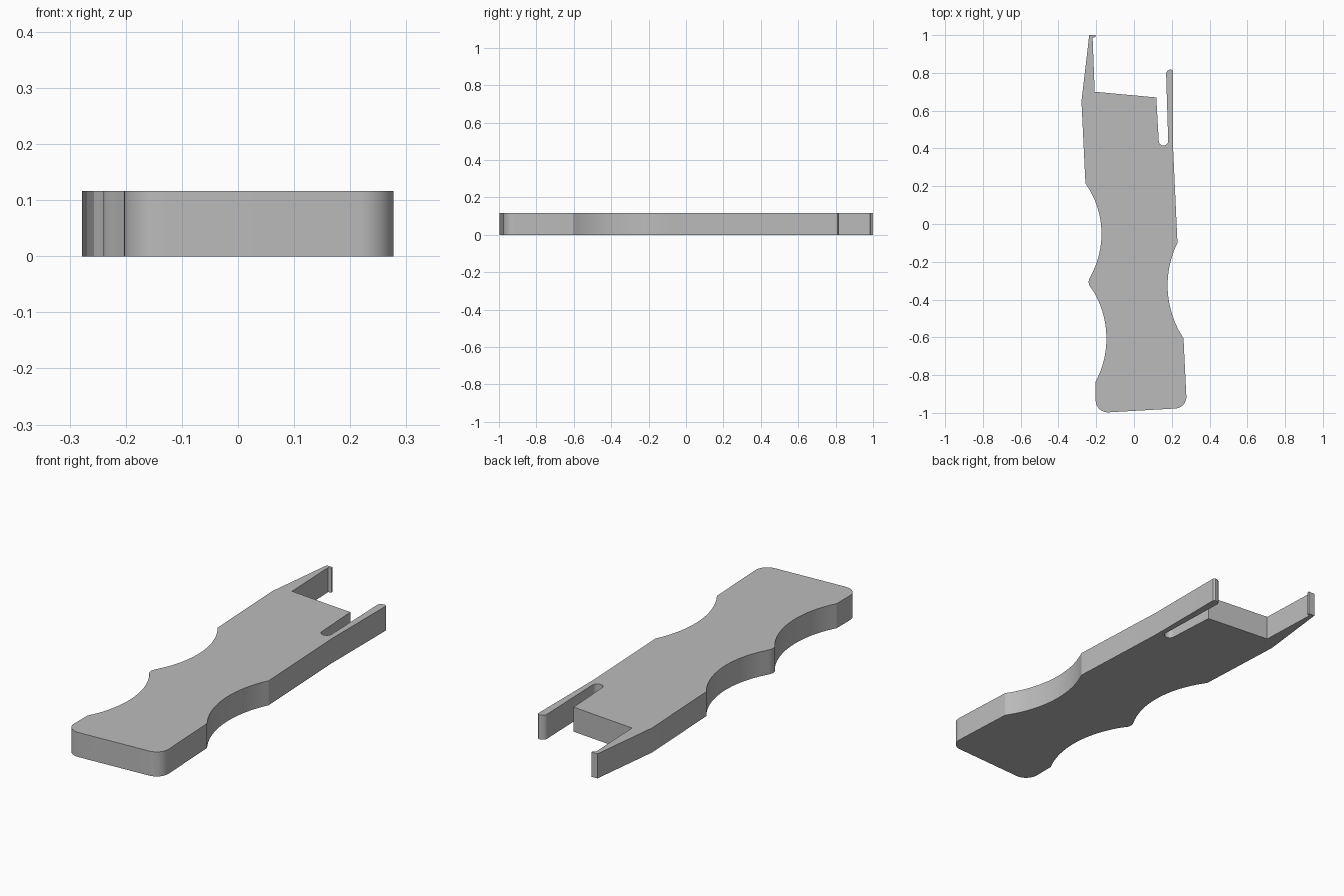
import bpy, bmesh, math
from mathutils import Vector

HEIGHT = 0.116

cube = bpy.data.objects.get("Cube")
if cube:
    bpy.data.objects.remove(cube, do_unlink=True)


def arc(a, via, b, steps=20):
    """Points on the circle that runs from a through via to b."""
    a, via, b = Vector(a), Vector(via), Vector(b)
    p, q = via - a, b - a
    d = 2 * (p.x * q.y - p.y * q.x)
    centre = a + Vector((q.y * p.length_squared - p.y * q.length_squared,
                         p.x * q.length_squared - q.x * p.length_squared)) / d
    r = a - centre
    start = math.atan2(r.y, r.x)
    sweep = [(math.atan2((v - centre).y, (v - centre).x) - start) % math.tau
             for v in (via, b)]
    total = sweep[1] if sweep[0] < sweep[1] else sweep[1] - math.tau
    return [centre + r.length * Vector((math.cos(start + total * i / steps),
                                        math.sin(start + total * i / steps)))
            for i in range(steps + 1)]


# Outline, counterclockwise from the lower left corner
outline = [
    *arc((-0.203, -0.93), (-0.185, -0.978), (-0.135, -0.997), 8),
    *arc((0.215, -0.977), (0.262, -0.956), (0.277, -0.91), 8),
    # right finger grip
    *arc((0.262, -0.605), (0.178, -0.34), (0.23, -0.10)),
    # thin right prong and the slot beside it
    (0.207, 0.40), (0.207, 0.81),
    *arc((0.198, 0.817), (0.182, 0.814), (0.17, 0.80), 4),
    *arc((0.181, 0.44), (0.155, 0.415), (0.131, 0.44), 10),
    # end ledge
    (0.118, 0.67), (-0.208, 0.70),
    # left prong with its small lip
    (-0.219, 0.985), (-0.205, 0.99), (-0.205, 1.0), (-0.237, 1.0),
    (-0.278, 0.65),
    # left finger grips and the rounded bump between them
    *arc((-0.257, 0.215), (-0.172, -0.05), (-0.229, -0.275)),
    *arc((-0.236, -0.29), (-0.24, -0.31), (-0.234, -0.33), 6),
    *arc((-0.222, -0.345), (-0.146, -0.60), (-0.203, -0.835)),
]

# Extrude the outline into a plate
bm = bmesh.new()
base = bm.faces.new([bm.verts.new((x, y, 0)) for x, y in outline])
grown = bmesh.ops.extrude_face_region(bm, geom=[base], use_keep_orig=True)
top = [g for g in grown["geom"] if isinstance(g, bmesh.types.BMVert)]
bmesh.ops.translate(bm, verts=top, vec=(0, 0, HEIGHT))
bmesh.ops.recalc_face_normals(bm, faces=bm.faces)
mesh = bpy.data.meshes.new("grip_plate")
bm.to_mesh(mesh)
bm.free()

plate = bpy.data.objects.new("grip_plate", mesh)
bpy.context.collection.objects.link(plate)

# Plain grey
grey = bpy.data.materials.new("plain_grey")
grey.use_nodes = True
colour = (0.5, 0.5, 0.5, 1)
grey.diffuse_color = colour
grey.node_tree.nodes["Principled BSDF"].inputs["Base Color"].default_value = colour
mesh.materials.append(grey)

# Smooth curved walls, keep the rims sharp
bpy.ops.object.select_all(action="DESELECT")
plate.select_set(True)
bpy.context.view_layer.objects.active = plate
bpy.ops.object.shade_smooth_by_angle(angle=math.radians(25))
